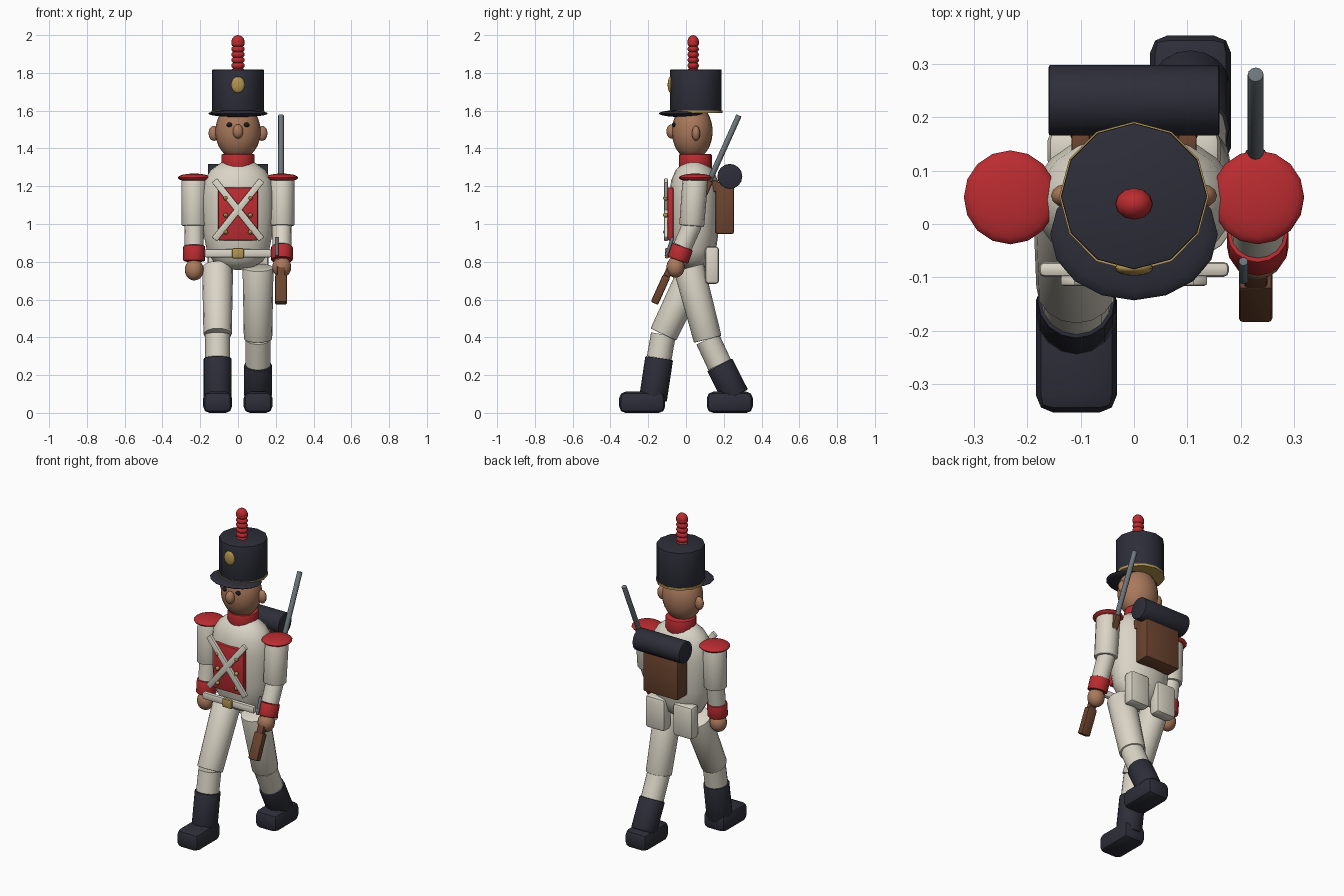
import bpy, bmesh, math
from mathutils import Vector, Matrix

cube = bpy.data.objects.get("Cube")
if cube:
    bpy.data.objects.remove(cube, do_unlink=True)


def material(name, r, g, b):
    m = bpy.data.materials.new(name)
    m.use_nodes = True
    m.diffuse_color = (r, g, b, 1)
    node = next(n for n in m.node_tree.nodes if n.type == 'BSDF_PRINCIPLED')
    node.inputs["Base Color"].default_value = (r, g, b, 1)
    node.inputs["Roughness"].default_value = 0.7
    return m


RED = material("scarlet", 0.50, 0.025, 0.03)
IVORY = material("ivory", 0.70, 0.66, 0.56)
NAVY = material("dark navy", 0.026, 0.027, 0.040)
SKIN = material("skin", 0.40, 0.19, 0.105)
WOOD = material("brown", 0.15, 0.058, 0.028)
GOLD = material("gold", 0.45, 0.29, 0.08)
STEEL = material("steel", 0.15, 0.18, 0.20)
BLACK = material("eye black", 0.012, 0.012, 0.016)


def finish(name, bm, mat, matrix, bevel=0, segments=2):
    """Bevel the hard edges, then make a smooth-by-angle object."""
    if bevel:
        edges = [e for e in bm.edges if e.calc_face_angle(0) > math.radians(50)]
        bmesh.ops.bevel(bm, geom=edges, offset=bevel, segments=segments,
                        profile=0.5, affect='EDGES', clamp_overlap=True)
    bmesh.ops.recalc_face_normals(bm, faces=bm.faces)
    mesh = bpy.data.meshes.new(name)
    bm.to_mesh(mesh)
    bm.free()
    mesh.materials.append(mat)
    ob = bpy.data.objects.new(name, mesh)
    ob.matrix_world = matrix
    bpy.context.collection.objects.link(ob)
    bpy.ops.object.select_all(action='DESELECT')
    ob.select_set(True)
    bpy.context.view_layer.objects.active = ob
    bpy.ops.object.shade_smooth_by_angle(angle=math.radians(40))
    return ob


def ball(name, loc, radii, mat, segs=16):
    bm = bmesh.new()
    bmesh.ops.create_uvsphere(bm, u_segments=segs, v_segments=max(8, segs * 3 // 4), radius=1)
    bmesh.ops.scale(bm, vec=radii, verts=bm.verts)
    return finish(name, bm, mat, Matrix.Translation(loc))


def box(name, loc, size, mat, bevel=0.01, rot=(0, 'X')):
    bm = bmesh.new()
    bmesh.ops.create_cube(bm, size=1)
    bmesh.ops.scale(bm, vec=size, verts=bm.verts)
    return finish(name, bm, mat, Matrix.Translation(loc) @ Matrix.Rotation(rot[0], 4, rot[1]), bevel)


def rod(name, a, b, r_a, r_b, mat, bevel=0, segs=16):
    """Round bar from a to b."""
    a, b = Vector(a), Vector(b)
    bm = bmesh.new()
    bmesh.ops.create_cone(bm, cap_ends=True, segments=segs, radius1=r_a, radius2=r_b,
                          depth=(b - a).length)
    turn = (b - a).to_track_quat('Z', 'Y').to_matrix().to_4x4()
    return finish(name, bm, mat, Matrix.Translation((a + b) / 2) @ turn, bevel)


# Torso: turned profile, flattened front to back
profile = [(0, 0.755), (0.07, 0.765), (0.13, 0.80), (0.165, 0.86), (0.183, 0.95), (0.192, 1.06),
           (0.192, 1.15), (0.18, 1.23), (0.145, 1.285), (0.09, 1.325), (0, 1.335)]
bm = bmesh.new()
verts = [bm.verts.new((r, 0, z)) for r, z in profile]
edges = [bm.edges.new(pair) for pair in zip(verts, verts[1:])]
bmesh.ops.spin(bm, geom=verts + edges, cent=(0, 0, 0), axis=(0, 0, 1),
               angle=math.tau, steps=20)
bmesh.ops.remove_doubles(bm, verts=bm.verts, dist=0.0005)
bmesh.ops.scale(bm, vec=(1, 0.69, 1), verts=bm.verts)
finish("torso", bm, IVORY, Matrix.Translation((0, 0.045, 0)))

# Collar and head
rod("collar", (0, 0.05, 1.285), (0, 0.05, 1.37), 0.088, 0.088, RED, 0.008)
ball("head", (0, 0.033, 1.49), (0.12, 0.108, 0.15), SKIN, 20)
ball("nose", (0, -0.076, 1.49), (0.028, 0.028, 0.038), SKIN, 12)
for side, s in (("left", 1), ("right", -1)):
    ball(side + "_ear", (s * 0.128, 0.053, 1.48), (0.028, 0.022, 0.04), SKIN, 12)
    ball(side + "_eye", (s * 0.046, -0.064, 1.525), (0.016, 0.011, 0.012), BLACK, 10)

# Hat
rod("hat_crown", (0, 0.052, 1.595), (0, 0.052, 1.817), 0.137, 0.137, NAVY, 0.003, 12)
rod("hat_trim", (0, 0.052, 1.588), (0, 0.052, 1.602), 0.140, 0.140, GOLD, 0, 12)
ball("hat_brim", (0, -0.02, 1.585), (0.157, 0.123, 0.019), NAVY, 16)
ball("hat_badge", (0, -0.083, 1.737), (0.036, 0.014, 0.043), GOLD)
for i in range(6):
    ball("plume_bead_%d" % (i + 1), (0, 0.038, 1.81 + i * 0.029), (0.036, 0.03, 0.022), RED, 12)
ball("plume_tip", (0, 0.038, 1.965), (0.035, 0.03, 0.035), RED, 12)

# Chest panel, buttons, crossed straps and belt
box("chest_panel", (0, -0.082, 1.053), (0.21, 0.03, 0.282), RED, 0.008)
for s in (1, -1):
    box("cross_strap", (0, -0.106, 1.075), (0.036, 0.02, 0.40), IVORY, 0.005, (s * 0.675, 'Y'))
    for i in range(3):
        ball("button", (s * 0.065, -0.108, 0.957 + i * 0.09), (0.012, 0.014, 0.012), GOLD, 10)
box("belt", (0, -0.085, 0.845), (0.356, 0.028, 0.044), IVORY, 0.01)
box("belt_buckle", (0, -0.102, 0.845), (0.064, 0.02, 0.054), GOLD, 0.007)

# Backpack, blanket roll and pouches
box("backpack", (0, 0.205, 1.085), (0.24, 0.10, 0.275), WOOD, 0.012)
rod("blanket_roll", (-0.16, 0.232, 1.252), (0.16, 0.232, 1.252), 0.066, 0.066, NAVY, 0.004)
for s in (1, -1):
    box("shoulder_strap", (s * 0.10, 0.15, 1.20), (0.035, 0.04, 0.06), WOOD, 0.006)
    box("pouch", (s * 0.095, 0.138, 0.782), (0.135, 0.075, 0.20), IVORY, 0.02)

# Arms: (side, x sign, elbow, wrist, cuff end, hand) as y, z pairs
arms = [("left", 1, (0.03, 0.99), (-0.018, 0.88), (-0.044, 0.808), (-0.055, 0.772)),
        ("right", -1, (0.042, 0.99), (0.028, 0.885), (0.02, 0.803), (0.015, 0.757))]
for side, s, elbow, wrist, cuff, hand in arms:
    x = s * 0.232
    rod(side + "_upper_arm", (x, *elbow), (x, 0.05, 1.24), 0.066, 0.068, IVORY, 0.006)
    ball(side + "_elbow", (x, *elbow), (0.052, 0.052, 0.052), IVORY)
    rod(side + "_forearm", (x, *wrist), (x, *elbow), 0.05, 0.052, IVORY)
    rod(side + "_cuff", (x, *cuff), (x, *wrist), 0.058, 0.058, RED, 0.006)
    ball(side + "_hand", (x, *hand), (0.05, 0.048, 0.056), SKIN)
    ball(side + "_epaulette", (x, 0.05, 1.245), (0.087, 0.088, 0.022), RED)

# Legs in mid stride: (side, x, hip, knee, boot top, ankle, foot centre y)
legs = [("right", -0.108, (0.05, 0.77), (-0.12, 0.415), (-0.142, 0.29), (-0.175, 0.07), -0.232),
        ("left", 0.106, (0.015, 0.77), (0.115, 0.39), (0.178, 0.255), (0.262, 0.09), 0.232)]
for side, x, hip, knee, top, ankle, foot in legs:
    rod(side + "_thigh", (x, *knee), (x, *hip), 0.075, 0.082, IVORY, 0.004)
    rod(side + "_shin", (x, *top), (x, *knee), 0.066, 0.066, IVORY)
    rod(side + "_boot_shaft", (x, *ankle), (x, *top), 0.074, 0.074, NAVY, 0.006)
    box(side + "_boot_foot", (x, foot, 0.056), (0.152, 0.243, 0.112), NAVY, 0.033)

# Musket, sloped back through the left hand
GUN_X, SLOPE = 0.228, 0.45
TILT = -math.atan(SLOPE)


def on_gun(z):
    return Vector((GUN_X, -0.172 + (z - 0.57) * SLOPE, z))


def gun_block(name, z0, z1, w, d):
    a, b = on_gun(z0), on_gun(z1)
    box(name, (a + b) / 2, (w, d, (b - a).length), WOOD, 0.008, (TILT, 'X'))


gun_block("musket_butt", 0.58, 0.725, 0.063, 0.042)
gun_block("musket_wrist", 0.71, 0.80, 0.044, 0.036)
gun_block("musket_stock", 0.78, 1.23, 0.04, 0.04)
rod("musket_barrel", on_gun(1.18), on_gun(1.575), 0.015, 0.015, STEEL, 0.002, 12)
rod("musket_hammer", (0.205, -0.105, 0.83), (0.205, -0.07, 0.93), 0.009, 0.009, STEEL, 0.002, 10)
